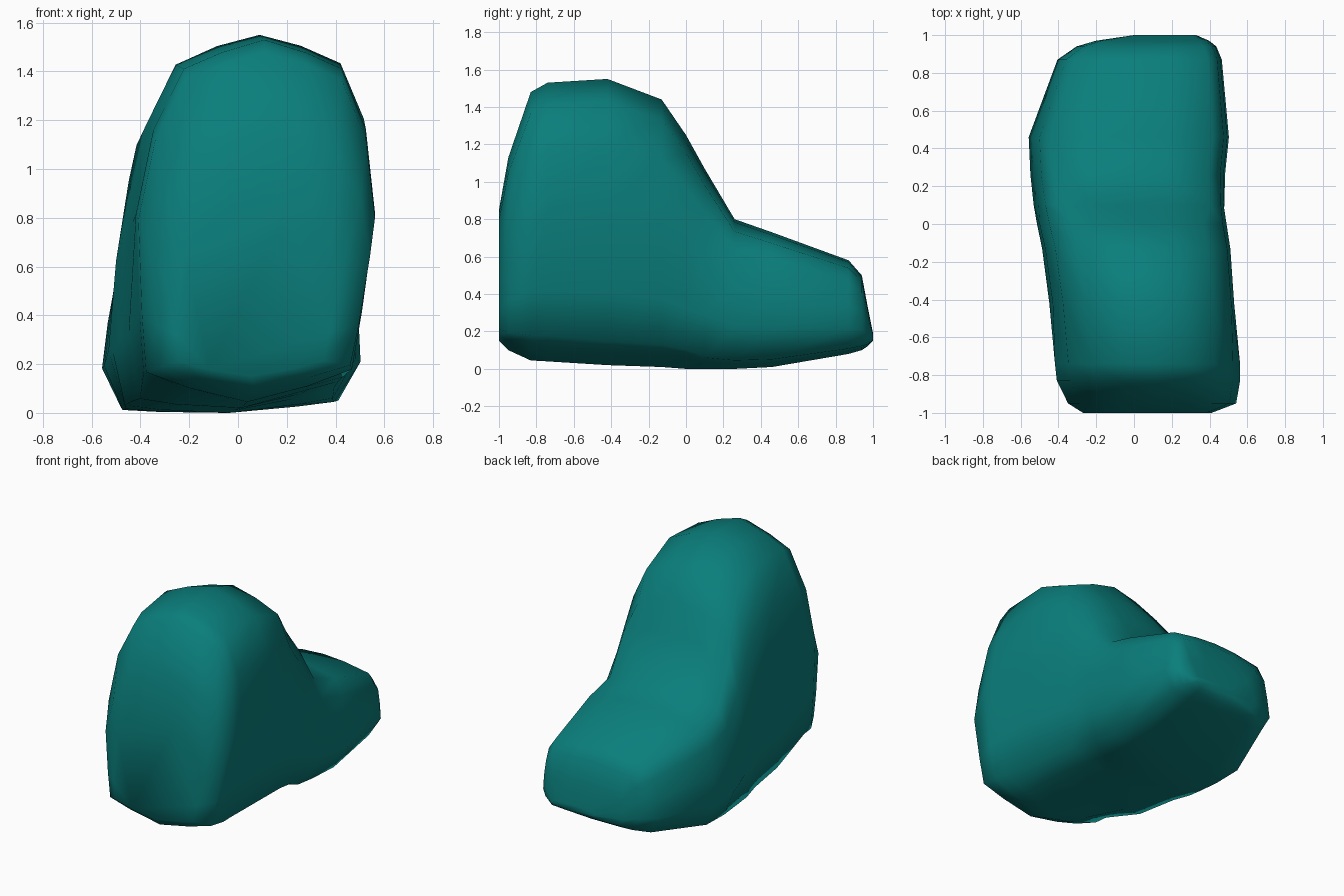
import bpy
import bmesh

default_cube = bpy.data.objects.get("Cube")
if default_cube:
    bpy.data.objects.remove(default_cube, do_unlink=True)

# Cross-section shapes: sideways lean, sole lift on one side,
# then the half outline as (sideways fraction, height fraction)
TALL = (.05, .01, [(0, 0), (.5, .04), (.87, .085), (.93, .25), (1, .52),
                   (.89, .75), (.66, .92), (.35, .965), (0, 1)])
SLOPE = (.05, .07, [(0, 0), (.55, .01), (.85, .025), (.97, .2), (.98, .5),
                    (.91, .76), (.69, .92), (.35, .97), (0, 1)])
LOW = (.04, .05, [(0, 0), (.55, .005), (.84, .015), (1, .24), (.97, .5),
                  (.92, .76), (.8, .915), (.36, .98), (0, 1)])

# Sections from front to back: y, left edge, right edge, bottom, top, shape
SECTIONS = [
    (-1, -.27, .41, .15, .85, TALL),
    (-.95, -.35, .54, .1, 1.13, TALL),
    (-.83, -.41, .56, .045, 1.48, TALL),
    (-.74, -.42, .56, .04, 1.53, TALL),
    (-.42, -.44, .54, .02, 1.55, SLOPE),
    (-.13, -.48, .52, .01, 1.44, SLOPE),
    (0, -.51, .5, 0, 1.25, SLOPE),
    (.1, -.52, .49, 0, 1.07, LOW),
    (.26, -.54, .49, 0, .8, LOW),
    (.46, -.55, .51, .01, .73, LOW),
    (.87, -.4, .47, .08, .58, LOW),
    (.94, -.3, .44, .1, .5, LOW),
    (.97, -.2, .4, .12, .34, LOW),
    (1, 0, .33, .15, .19, LOW),
]


def make_ring(bm, y, left, right, bottom, top, shape):
    """One closed cross-section."""
    lean, lift, half = shape
    outline = half + [(-u, v) for u, v in reversed(half[1:-1])]
    centre, radius = (left + right) / 2, (right - left) / 2
    height = top - bottom
    ring = []
    for u, v in outline:
        x = centre + radius * u + lean * height * (v - .5)
        z = bottom + height * (v + lift * max(u, 0) * (1 - v))
        ring.append(bm.verts.new((x, y, z)))
    return ring


def make_material(name, colour):
    material = bpy.data.materials.new(name)
    material.use_nodes = True
    material.diffuse_color = colour
    shader = next(n for n in material.node_tree.nodes
                  if n.type == "BSDF_PRINCIPLED")
    shader.inputs["Base Color"].default_value = colour
    return material


# Lofted body: tall rounded front running down to a low rounded back
bm = bmesh.new()
rings = [make_ring(bm, *section) for section in SECTIONS]
for first, second in zip(rings, rings[1:]):
    count = len(first)
    for i in range(count):
        j = (i + 1) % count
        bm.faces.new((first[i], first[j], second[j], second[i]))
bm.faces.new(rings[0])
bm.faces.new(rings[-1])
bmesh.ops.recalc_face_normals(bm, faces=bm.faces)
for face in bm.faces:
    face.smooth = True

mesh = bpy.data.meshes.new("rounded_body")
bm.to_mesh(mesh)
bm.free()
mesh.materials.append(make_material("teal", (.003, .21, .2, 1)))
body = bpy.data.objects.new("rounded_body", mesh)
bpy.context.collection.objects.link(body)
